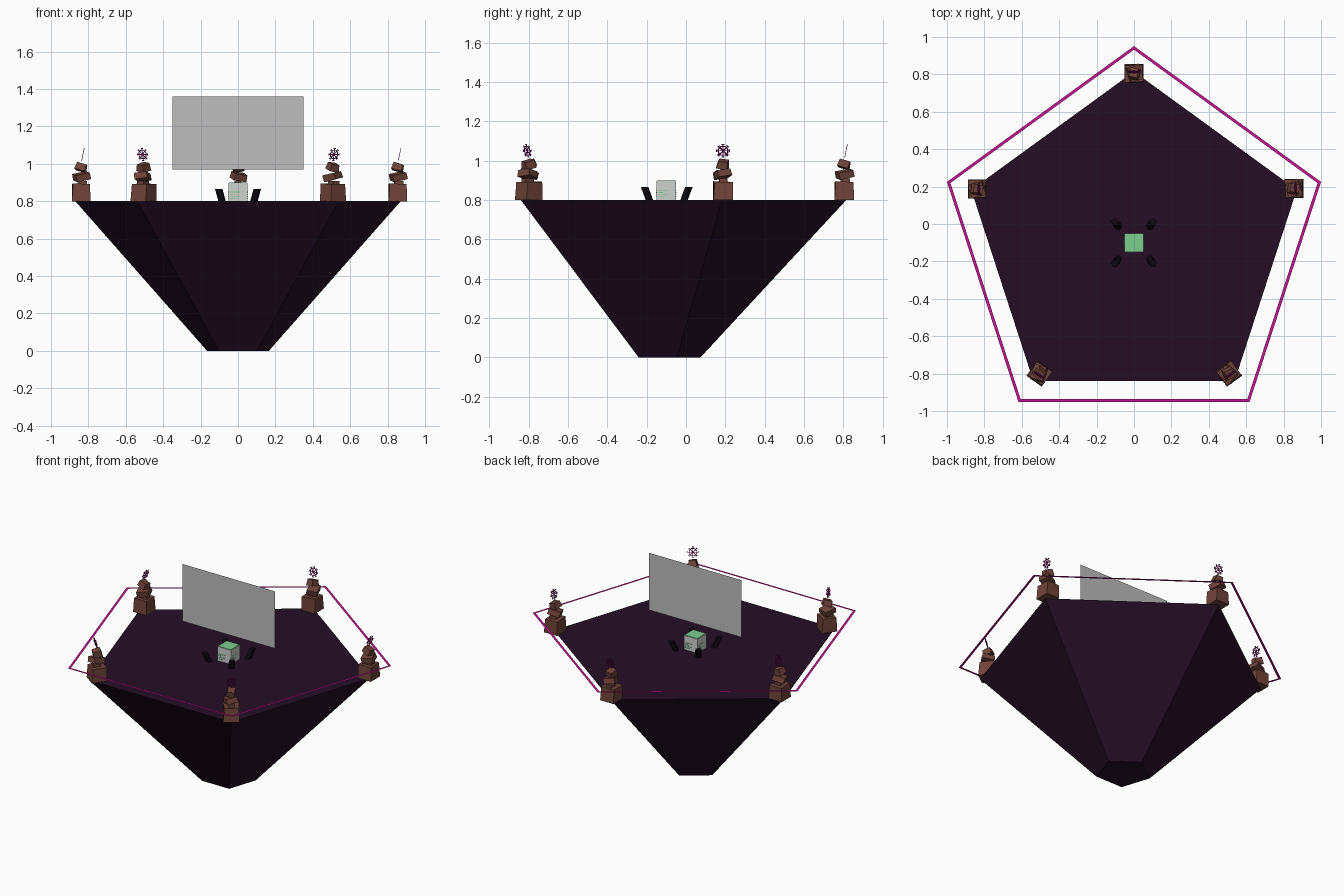
import bpy, bmesh, math, random
from mathutils import Matrix, Vector

if "Cube" in bpy.data.objects:
    bpy.data.objects.remove(bpy.data.objects["Cube"])

random.seed(4)
CY = -0.1  # centre of the pentagons in y


def material(name, r, g, b):
    m = bpy.data.materials.new(name)
    lin = [((c / 255 + 0.055) / 1.055) ** 2.4 if c > 10 else c / 255 / 12.92 for c in (r, g, b)]
    m.diffuse_color = (*lin, 1)
    m.use_nodes = True
    m.node_tree.nodes["Principled BSDF"].inputs["Base Color"].default_value = m.diffuse_color
    return m


DARK = material("dark_purple", 37, 15, 37)
BLACK = material("near_black", 16, 8, 20)
BROWN = material("red_brown", 112, 68, 58)
MAGENTA = material("magenta", 200, 20, 150)
PLUM = material("dark_magenta", 150, 12, 120)
GREY = material("screen_grey", 190, 190, 190)
PALE = material("pale_grey", 205, 210, 206)
GREEN = material("soft_green", 125, 205, 145)


def finish(name, bm, mat, recalc=True):
    if recalc:
        bmesh.ops.recalc_face_normals(bm, faces=bm.faces)
    me = bpy.data.meshes.new(name)
    bm.to_mesh(me)
    bm.free()
    me.materials.append(mat)
    ob = bpy.data.objects.new(name, me)
    bpy.context.collection.objects.link(ob)
    return ob


def box(bm, centre, size, rot=Matrix(), base=Matrix(), taper=1.0, jitter=0.0):
    m = Matrix.Translation(centre) @ rot @ Matrix.Diagonal((*size, 1))
    for v in bmesh.ops.create_cube(bm, size=1)["verts"]:
        if v.co.z > 0:
            v.co.x *= taper
            v.co.y *= taper
            v.co += Vector([random.uniform(-jitter, jitter) for _ in range(3)])
        v.co = base @ m @ v.co


def pentagon(bm, r, z):
    return [bm.verts.new((r * math.sin(i * math.tau / 5), CY + r * math.cos(i * math.tau / 5), z))
            for i in range(5)]


def bridge(bm, a, b):
    for i in range(5):
        j = (i + 1) % 5
        bm.faces.new((a[i], a[j], b[j], b[i]))


# inverted five-sided body
bm = bmesh.new()
low, high = pentagon(bm, 0.174, 0), pentagon(bm, 0.915, 0.8)
bridge(bm, low, high)
bm.faces.new(low)
bm.faces.new(high)
finish("platform_body", bm, DARK)

# flat floating border
bm = bmesh.new()
bridge(bm, pentagon(bm, 1.0515, 0.9), pentagon(bm, 1.032, 0.9))
finish("floating_border", bm, MAGENTA)

# stacked rock pillars, each with a spoked emblem: x, y, turn in degrees
PILLARS = {
    "back": (0, 0.805, 0),
    "right": (0.855, 0.19, -90),
    "left": (-0.838, 0.187, -90),
    "front_right": (0.508, -0.80, -144),
    "front_left": (-0.505, -0.80, 144),
}
for name, (x, y, turn) in PILLARS.items():
    base = Matrix.Translation((x, y, 0.8)) @ Matrix.Rotation(math.radians(turn), 4, 'Z')
    random.seed(4)
    bm = bmesh.new()
    box(bm, (0, 0, 0.046), (0.1, 0.1, 0.094), base=base, taper=0.92, jitter=0.05)
    box(bm, (0, 0.005, 0.099), (0.04, 0.05, 0.02), base=base)
    box(bm, (0.003, 0.002, 0.132), (0.072, 0.078, 0.036),
        Matrix.Rotation(0.17, 4, 'X') @ Matrix.Rotation(0.2, 4, 'Y') @ Matrix.Rotation(0.3, 4, 'Z'),
        base, taper=0.95, jitter=0.06)
    box(bm, (0, 0.0, 0.182), (0.056, 0.058, 0.04),
        Matrix.Rotation(-0.3, 4, 'X') @ Matrix.Rotation(-0.15, 4, 'Y') @ Matrix.Rotation(-0.2, 4, 'Z'),
        base, taper=0.85, jitter=0.06)
    finish(name + "_rock_stack", bm, BROWN)

    # emblem: octagon ring, four crossing bars and small end caps
    bm = bmesh.new()
    plane = base @ Matrix.Translation((0, 0.009, 0.25)) @ Matrix.Rotation(-0.2, 4, 'X')
    for i in range(8):
        spin = Matrix.Rotation(i * math.tau / 8, 4, 'Y')
        box(bm, (0, 0, 0.023), (0.02, 0.003, 0.004), base=plane @ spin)
        box(bm, (0, 0, 0.0325), (0.012, 0.003, 0.004), base=plane @ spin)
        box(bm, (0, 0, 0.017), (0.0035, 0.003, 0.033), base=plane @ spin)
    finish(name + "_emblem", bm, PLUM)

# upright screen, a single sheet
bm = bmesh.new()
bm.faces.new([bm.verts.new((px, CY, pz)) for px, pz in
              ((-0.35, 0.97), (0.35, 0.97), (0.35, 1.36), (-0.35, 1.36))])
finish("floating_screen", bm, GREY, recalc=False)

# central cube with a green top plate
bm = bmesh.new()
box(bm, (0, CY, 0.848), (0.102, 0.1, 0.096))
finish("console_cube", bm, PALE)
bm = bmesh.new()
box(bm, (0, CY, 0.897), (0.096, 0.094, 0.004))
finish("console_top_plate", bm, GREEN)

# small green bars on the four sides of the cube
bm = bmesh.new()
for side in range(4):
    base = Matrix.Translation((0, CY, 0.8)) @ Matrix.Rotation(side * math.pi / 2, 4, 'Z')
    for i, w in enumerate((0.03, 0.045, 0.022, 0.05)):
        box(bm, (-0.04 + w / 2, -0.051, 0.016 + i * 0.011), (w, 0.003, 0.003), base=base)
finish("console_side_bars", bm, GREEN)

# four dark posts leaning outwards around the cube
for sx, sn in ((-1, "left"), (1, "right")):
    for sy, yn in ((-1, "front"), (1, "back")):
        bm = bmesh.new()
        for v in bmesh.ops.create_cone(bm, cap_ends=True, segments=5, radius1=0.021,
                                       radius2=0.021, depth=0.065)["verts"]:
            t = v.co.z / 0.065 + 0.5
            v.co += Vector((sx * (0.085 + 0.018 * t), CY + sy * (0.088 + 0.024 * t), 0.8325))
        finish(f"{yn}_{sn}_post", bm, BLACK)
